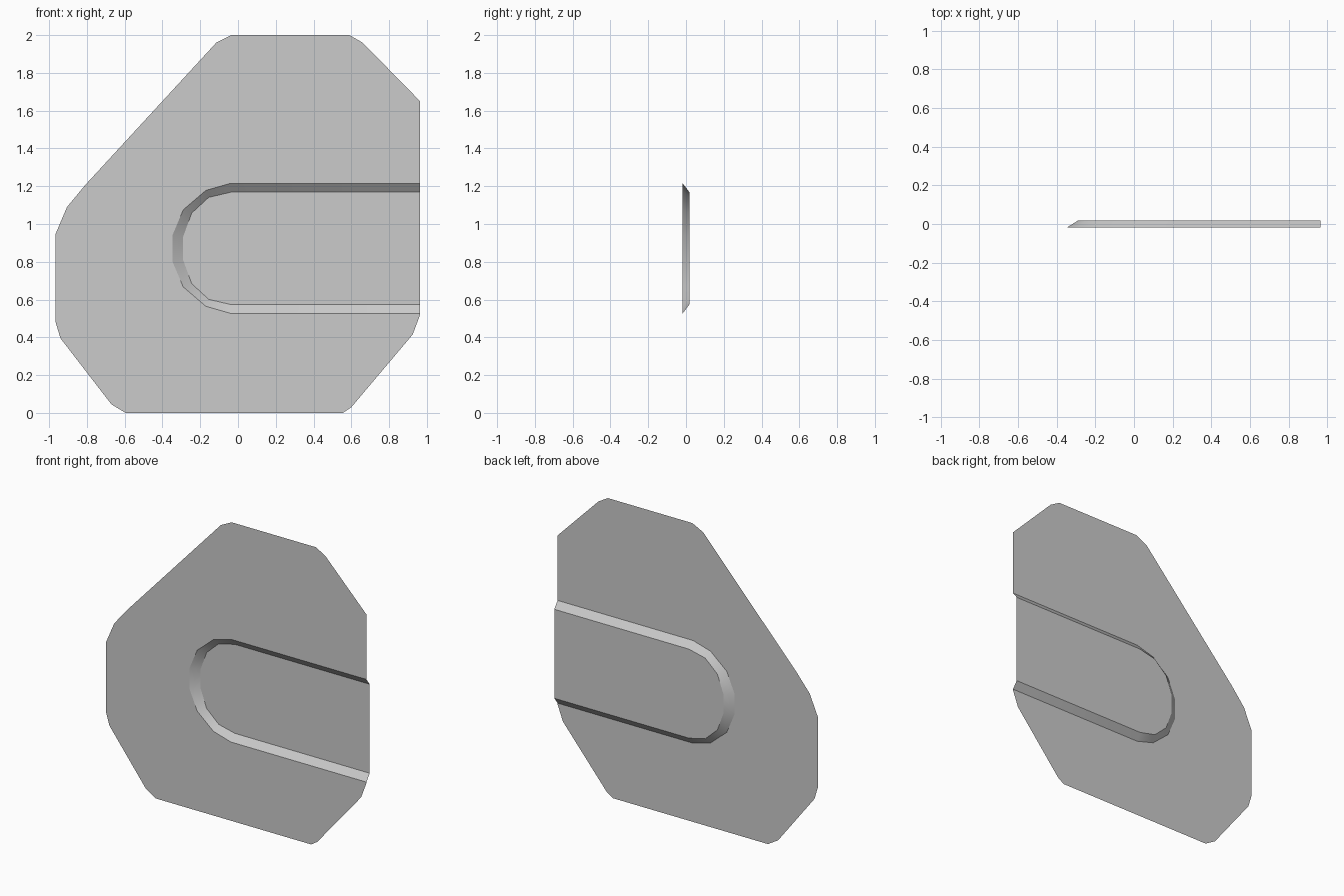
import bpy
import bmesh

cube = bpy.data.objects.get("Cube")
if cube:
    bpy.data.objects.remove(cube, do_unlink=True)

grey = bpy.data.materials.new("plain_grey")
grey.use_nodes = True
grey.diffuse_color = (0.6, 0.6, 0.6, 1)
grey.node_tree.nodes["Principled BSDF"].inputs["Base Color"].default_value = (0.6, 0.6, 0.6, 1)

FRONT, BACK = -0.0175, 0.0175   # depth of the plate and of the sunken panel
MID = 0.871                     # height of the channel's centre line
EDGE, SPLIT = 0.964, 0.8        # right-hand edge and start of the end ramps


def build(name, faces):
    """Sheet object from lists of 3D points, with shared corners merged."""
    bm = bmesh.new()
    for pts in faces:
        bm.faces.new([bm.verts.new(p) for p in pts])
    bmesh.ops.remove_doubles(bm, verts=bm.verts, dist=0.0005)
    mesh = bpy.data.meshes.new(name)
    bm.to_mesh(mesh)
    bm.free()
    mesh.materials.append(grey)
    obj = bpy.data.objects.new(name, mesh)
    bpy.context.collection.objects.link(obj)
    return obj


def channel(half, y):
    """Mirror the upper half of a U profile, giving it from lower to upper end."""
    lower = [(x, y, MID - h) for x, h in half]
    return lower + [(x, y, MID + h) for x, h in reversed(half)]


# U-shaped rims of the channel: x and distance from the centre line
outer = channel([(SPLIT, 0.344), (-0.04, 0.344), (-0.17, 0.307), (-0.29, 0.204), (-0.346, 0.072)], FRONT)
inner = channel([(SPLIT, 0.298), (-0.035, 0.298), (-0.155, 0.27), (-0.245, 0.187), (-0.29, 0.063)], BACK)


def to_edge(p):
    return (EDGE, p[1], p[2])


# Outer plate, outlined clockwise from the lower right, open around the channel
outline = [(EDGE, 0.52), (0.925, 0.415), (0.60, 0.03), (0.555, 0), (-0.595, 0),
           (-0.67, 0.045), (-0.94, 0.395), (-0.967, 0.485), (-0.967, 0.945),
           (-0.905, 1.09), (-0.81, 1.205), (-0.115, 1.96), (-0.035, 2),
           (0.59, 2), (0.66, 1.96), (EDGE, 1.65)]
rim = [to_edge(outer[0])] + outer + [to_edge(outer[-1])]
build("outer_plate", [[(x, FRONT, z) for x, z in reversed(outline)] + rim])

# Sunken panel inside the channel
floor = [to_edge(inner[0])] + inner + [to_edge(inner[-1])]
build("sunken_panel", [floor[::-1]])

# Sloping wall joining both levels, smooth along the bend
wall = build("sloping_wall", [[outer[i], inner[i], inner[i + 1], outer[i + 1]]
                              for i in range(len(outer) - 1)])
bpy.ops.object.select_all(action="DESELECT")
wall.select_set(True)
bpy.context.view_layer.objects.active = wall
bpy.ops.object.shade_smooth_by_angle(angle=0.7)

# Short end ramps at the open side
for name, i, flip in (("lower_end_ramp", 0, 1), ("upper_end_ramp", -1, -1)):
    build(name, [[outer[i], to_edge(outer[i]), to_edge(inner[i]), inner[i]][::flip]])
